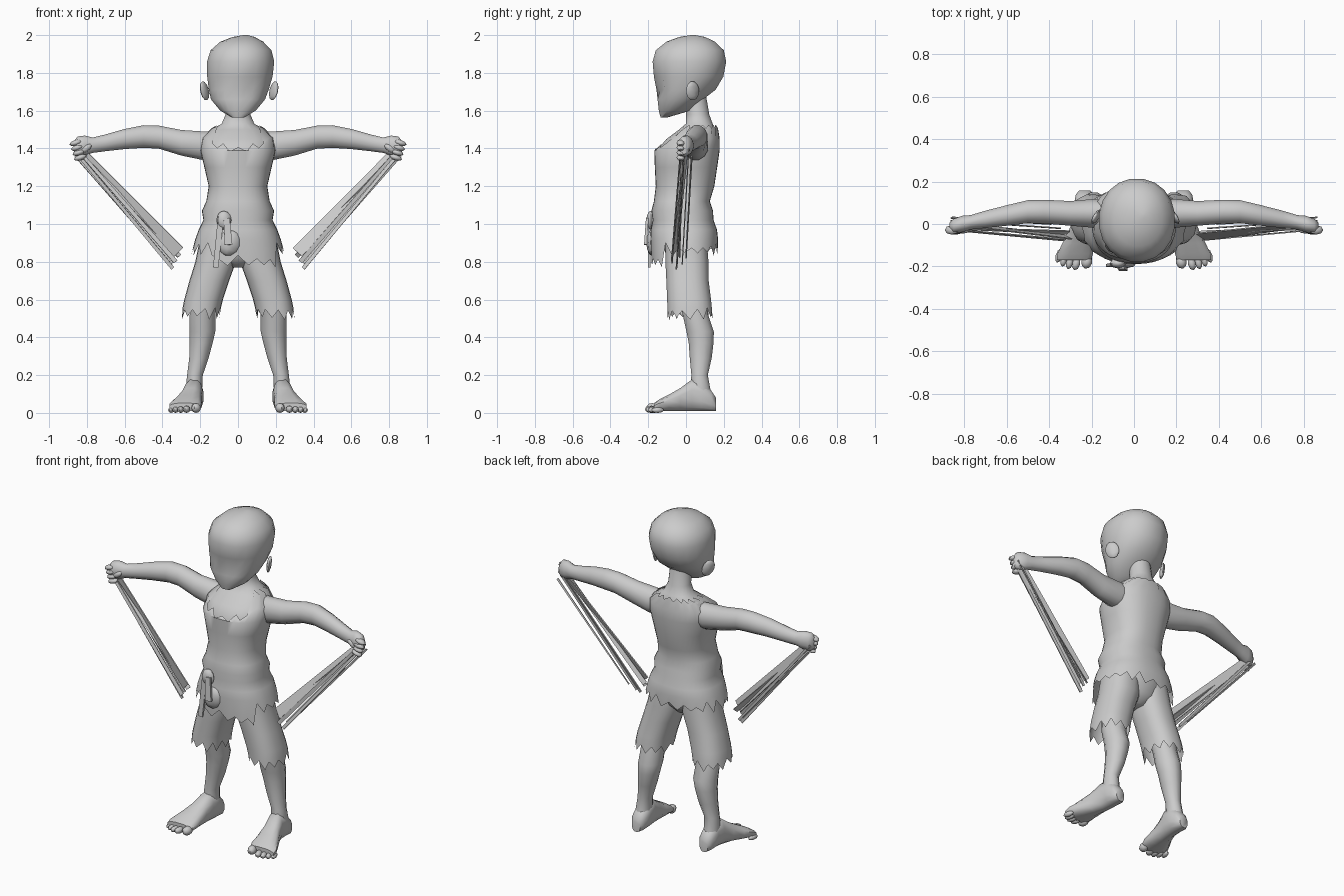
import bpy, bmesh, math, random
from mathutils import Vector, Matrix

if "Cube" in bpy.data.objects:
    bpy.data.objects.remove(bpy.data.objects["Cube"])

random.seed(4)
grey = bpy.data.materials.new("plain_grey")
grey.diffuse_color = (0.6, 0.6, 0.6, 1)
grey.use_nodes = True
grey.node_tree.nodes["Principled BSDF"].inputs["Base Color"].default_value = grey.diffuse_color


def finish(name, bm, angle=50):
    bmesh.ops.recalc_face_normals(bm, faces=bm.faces)
    mesh = bpy.data.meshes.new(name)
    bm.to_mesh(mesh)
    bm.free()
    ob = bpy.data.objects.new(name, mesh)
    bpy.context.collection.objects.link(ob)
    mesh.materials.append(grey)
    bpy.ops.object.select_all(action='DESELECT')
    ob.select_set(True)
    bpy.context.view_layer.objects.active = ob
    bpy.ops.object.shade_smooth_by_angle(angle=math.radians(angle))
    return ob


def skin(name, rows, caps=True, angle=50):
    """Bridge equal-length rows of points into a tube."""
    bm = bmesh.new()
    loops = [[bm.verts.new(p) for p in row] for row in rows]
    n = len(loops[0])
    for a, b in zip(loops, loops[1:]):
        for i in range(n):
            j = (i + 1) % n
            bm.faces.new((a[i], a[j], b[j], b[i]))
    if caps:
        bm.faces.new(loops[0])
        bm.faces.new(loops[-1])
    return finish(name, bm, angle)


def ring(axis, c, r1, r2, n=14, power=1.0):
    """Ellipse of points around c, facing along the axis."""
    pts = []
    for i in range(n):
        a = 2 * math.pi * (i + 0.5) / n
        u, v = [math.copysign(abs(t) ** power, t) for t in (math.cos(a), math.sin(a))]
        off = {'z': (u * r1, v * r2, 0), 'x': (0, u * r1, v * r2), 'y': (u * r1, 0, v * r2)}[axis]
        pts.append(Vector(c) + Vector(off))
    return pts


def blob(name, c, r, rot=(0, 0, 0)):
    bm = bmesh.new()
    bmesh.ops.create_uvsphere(bm, u_segments=8, v_segments=6, radius=1)
    m = Matrix.Translation(c)
    for ax, ang in zip('XYZ', rot):
        m = m @ Matrix.Rotation(ang, 4, ax)
    bm.transform(m @ Matrix.Diagonal((*r, 1)))
    return finish(name, bm)


def ribbon(name, a, b, w0, w1, thick=0.004, across=(1, 0, 0)):
    """Thin tapering strip from a to b."""
    a, b = Vector(a), Vector(b)
    d = (b - a).normalized()
    side = (Vector(across) - d * d.dot(Vector(across))).normalized()
    up = d.cross(side) * thick
    rows = [[p + side * w + up, p - side * w + up, p - side * w - up, p + side * w - up]
            for p, w in ((a, w0), (b, w1))]
    return skin(name, rows, angle=30)


def sample(table, z):
    """Linear interpolation of a profile table keyed on its first column."""
    if z <= table[0][0]:
        return table[0][1:]
    for p, q in zip(table, table[1:]):
        if z <= q[0]:
            t = (z - p[0]) / (q[0] - p[0])
            return [u + (v - u) * t for u, v in zip(p[1:], q[1:])]
    return table[-1][1:]


def cloth(name, table, levels, hem, top, n, offset=0.0):
    """Open shell with a torn lower edge and shaped upper edge."""
    cols = []
    for i in range(n):
        a = 2 * math.pi * i / n
        t = top(a, i)
        col = []
        for z in [hem(a, i)] + levels + [(levels[-1] + t) / 2, t]:
            cx, cy, rx, ry = sample(table, z)
            u, v = [math.copysign(abs(k) ** 0.85, k) for k in (math.cos(a), math.sin(a))]
            col.append((cx + u * (rx + offset), cy + v * (ry + offset), z))
        cols.append(col)
    return skin(name, list(zip(*cols)), caps=False, angle=45)


# Head: height, centre x, centre y, half width, half depth
head = [(1.565, 0, -.115, .035, .02), (1.60, 0, -.06, .095, .085), (1.66, 0, -.03, .145, .122),
        (1.71, .004, .0, .16, .158), (1.78, .01, .014, .175, .186), (1.86, .014, .018, .18, .197),
        (1.92, .016, .02, .163, .182), (1.965, .02, .025, .115, .13), (1.99, .03, .032, .06, .07),
        (2.0, .04, .038, .012, .012)]
ob = skin("head", [ring('z', (x, y, z), rx, ry, 20, .95) for z, x, y, rx, ry in head])
for v in ob.data.vertices:  # eye hollows
    if v.co.y < -.1 and 1.69 < v.co.z < 1.73 and .03 < abs(v.co.x) < .11:
        v.co.y += .018

# Torso and neck
torso = [(.84, 0, -.008, .235, .162), (.95, 0, -.01, .205, .168), (1.02, 0, -.015, .17, .148),
         (1.07, 0, -.02, .178, .15), (1.12, 0, -.022, .155, .135), (1.2, 0, -.005, .142, .142),
         (1.3, 0, .0, .165, .152), (1.39, 0, .005, .186, .16), (1.45, 0, .03, .182, .135),
         (1.5, 0, .062, .14, .1), (1.53, 0, .07, .088, .072)]
rows = [ring('z', (x, y, z), rx, ry, 20, .85) for z, x, y, rx, ry in torso[4:]]
rows += [ring('z', (0, .062, 1.58), .066, .062, 20), ring('z', (0, .045, 1.69), .062, .06, 20)]
skin("torso_and_neck", rows)


# Torn shirt
def shirt_hem(a, i):
    low = .06 if -1.5 < math.sin(a) * 1.2 + math.cos(a) * -.3 < -1.0 else 0
    return .86 - low + (.045 if i % 2 else -.03) * random.uniform(.2, 1)


def shirt_top(a, i):
    s = math.sin(a)
    if s < -.72:
        return 1.415 + (.012 if i % 2 else -.012) - (.02 if s < -.98 else 0)
    return 1.515 + (.01 if i % 2 else -.008)


cloth("shirt", torso, [.92, .97, 1.02, 1.07, 1.12, 1.2, 1.3, 1.39], shirt_hem, shirt_top, 36, .013)

# Hip part of the shorts
skin("shorts_hips", [ring('z', (0, 0, z), rx, ry, 16) for z, rx, ry in
                     ((.77, .04, .06), (.82, .15, .105), (.9, .19, .125), (1.04, .15, .12))])

# Knotted sash with hanging tails
blob("sash_knot", (-.075, -.185, 1.02), (.04, .025, .05))
blob("sash_fold", (-.045, -.18, .9), (.06, .03, .07), (0, .3, 0))
ribbon("sash_tail_long", (-.09, -.19, 1.04), (-.118, -.195, .77), .016, .014, .007)
ribbon("sash_tail_short", (-.06, -.205, 1.03), (-.05, -.215, .89), .016, .02, .007)

for s, tag in ((1, "left"), (-1, "right")):
    # Ear
    blob(tag + "_ear", (s * .183 + .006, .035, 1.705), (.014, .04, .052), (.15, s * .25, s * .5))

    # Arm: x, centre y, centre z, half depth, half height
    arm = [(.1, .06, 1.42, .05, .07), (.19, .05, 1.415, .07, .078), (.3, .05, 1.43, .06, .07),
           (.42, .058, 1.46, .058, .063), (.5, .058, 1.463, .056, .062), (.6, .04, 1.45, .05, .055),
           (.7, .022, 1.43, .042, .046), (.77, .008, 1.417, .035, .042), (.81, .0, 1.415, .04, .055),
           (.85, -.01, 1.41, .035, .055), (.868, -.012, 1.405, .02, .035)]
    skin(tag + "_arm", [ring('x', (s * x, y, z), ry, rz, 12) for x, y, z, ry, rz in arm])
    for i in range(4):
        blob(f"{tag}_finger_{i}", (s * (.835 + .008 * i), -.028, 1.352 + .026 * i),
             (.034, .022, .015), (0, s * .3, 0))
    blob(tag + "_thumb", (s * .805, -.03, 1.40), (.035, .015, .017), (0, s * .6, 0))

    # Ragged strands hanging from the fist
    for i, (x0, y0, z0, x1, y1, z1, w0, w1) in enumerate((
            (.83, .0, 1.385, .315, -.06, .85, .022, .036), (.85, -.01, 1.37, .345, -.05, .765, .008, .01),
            (.86, .015, 1.40, .35, -.02, .79, .007, .008), (.82, -.03, 1.36, .33, -.075, .80, .009, .012),
            (.86, .03, 1.36, .39, .0, .82, .006, .003), (.85, -.02, 1.39, .31, -.04, .83, .006, .014))):
        ribbon(f"{tag}_strand_{i}", (s * x0, y0, z0), (s * x1, y1, z1), w0, w1, .003,
               (1, .15 * (i - 2), 0))

    # Shorts leg with torn hem
    leg_cloth = [(.5, s * .2, .022, .1, .12), (.58, s * .188, .018, .102, .118), (.7, s * .152, .008, .105, .113),
                 (.8, s * .118, .005, .108, .115), (.93, s * .1, .0, .1, .11)]
    cloth(tag + "_shorts_leg", leg_cloth, [.56, .6, .7, .8],
          lambda a, i: .525 + (.03 if i % 2 else -.03) * random.uniform(.4, 1.1),
          lambda a, i: .93, 22)

    # Lower leg
    leg = [(.66, .165, .03, .075, .08), (.52, .188, .05, .07, .07), (.43, .188, .075, .07, .075),
           (.37, .195, .08, .063, .068), (.29, .207, .078, .053, .06), (.2, .228, .072, .043, .045),
           (.13, .233, .075, .045, .055), (.06, .233, .08, .045, .06)]
    skin(tag + "_leg", [ring('z', (s * x, y, z), rx, ry, 12) for z, x, y, rx, ry in leg])

    # Foot: y, centre x, half width, height
    foot = [(.158, .232, .028, .075), (.135, .232, .045, .11), (.08, .232, .05, .16), (.03, .236, .05, .17),
            (-.03, .25, .058, .125), (-.09, .265, .074, .09), (-.14, .277, .086, .065), (-.17, .283, .083, .045)]
    skin(tag + "_foot", [ring('y', (s * x, y, h / 2 + .008), w, h / 2, 12, .8) for y, x, w, h in foot])
    for i, (x, y, r) in enumerate(((.222, -.178, .026), (.272, -.185, .019), (.303, -.18, .017),
                                   (.33, -.168, .016), (.354, -.15, .015))):
        blob(f"{tag}_toe_{i}", (s * x, y, r), (r, .034, r), (0, 0, s * .25))
